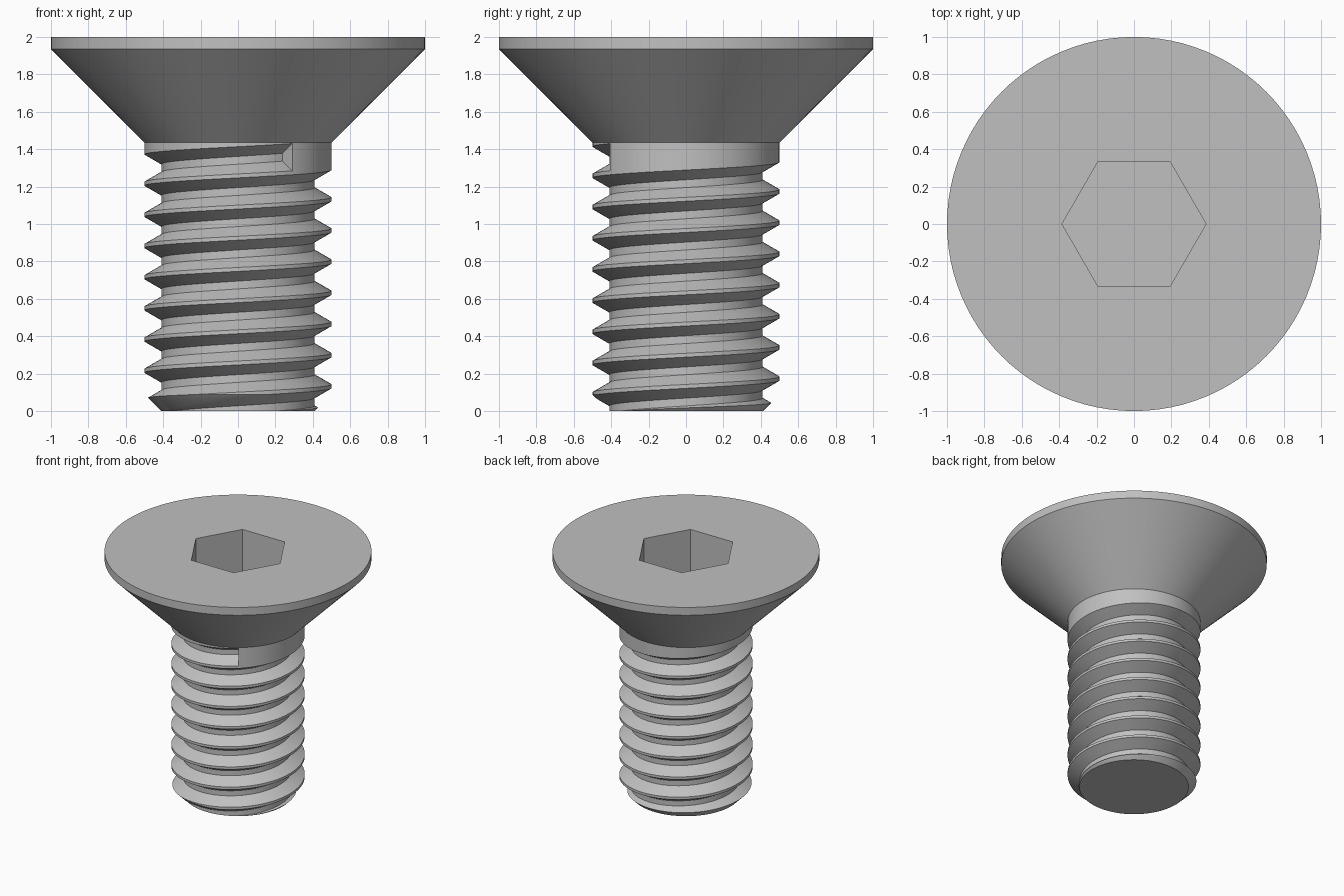
import bpy, bmesh
from math import radians, cos, sin, tan, pi

if "Cube" in bpy.data.objects:
    bpy.data.objects.remove(bpy.data.objects["Cube"])

STEPS = 96
PITCH = 1 / 6
R_OUT = 0.5
R_ROOT = R_OUT - 0.541 * PITCH

steel = bpy.data.materials.new("grey steel")
steel.use_nodes = True
GREY = (0.53, 0.53, 0.53, 1)
steel.diffuse_color = GREY
steel.node_tree.nodes["Principled BSDF"].inputs["Base Color"].default_value = GREY


def loft(name, rings):
    """Closed solid: skin a list of equal rings and cap both ends."""
    bm = bmesh.new()
    loops = [[bm.verts.new(p) for p in ring] for ring in rings]
    n = len(loops[0])
    for a, b in zip(loops, loops[1:]):
        for i in range(n):
            j = (i + 1) % n
            bm.faces.new((a[i], a[j], b[j], b[i]))
    bm.faces.new(loops[0])
    bm.faces.new(loops[-1])
    bmesh.ops.recalc_face_normals(bm, faces=bm.faces)
    mesh = bpy.data.meshes.new(name)
    bm.to_mesh(mesh)
    bm.free()
    mesh.materials.append(steel)
    obj = bpy.data.objects.new(name, mesh)
    bpy.context.collection.objects.link(obj)
    return obj


def ring(radius, z, n=STEPS):
    return [(radius * cos(2 * pi * i / n), radius * sin(2 * pi * i / n), z)
            for i in range(n)]


def cut(target, cutter):
    cutter.hide_render = True
    mod = target.modifiers.new("cut", 'BOOLEAN')
    mod.operation = 'DIFFERENCE'
    mod.solver = 'EXACT'
    mod.object = cutter
    bpy.context.view_layer.objects.active = target
    bpy.ops.object.modifier_apply(modifier=mod.name)
    bpy.data.objects.remove(cutter)


# Body: chamfered tip, plain shank, countersunk head with a thin rim
profile = [(0.411, 0), (R_OUT, 0.089), (R_OUT, 1.435), (1, 1.935), (1, 2)]
body = loft("screw_body", [ring(r, z) for r, z in profile])

# Thread groove: trapezoid swept down a right-hand helix from its end under the head
END_ANGLE, END_Z, TURNS = radians(-54.5), 1.357, 9.5
r_far = R_OUT + 0.004
half_root = PITCH / 8
half_far = half_root + (r_far - R_ROOT) * tan(radians(30))
section = [(R_ROOT, -half_root), (r_far, -half_far), (r_far, half_far), (R_ROOT, half_root)]
sweep = []
for k in range(int(TURNS * STEPS) + 1):
    a = END_ANGLE - 2 * pi * k / STEPS
    drop = END_Z - PITCH * k / STEPS
    sweep.append([(r * cos(a), r * sin(a), drop + z) for r, z in section])
cut(body, loft("thread_cutter", sweep))

# Hexagonal drive socket
r_hex = 1 / 3 / cos(pi / 6)
cut(body, loft("socket_cutter", [ring(r_hex, 1.6, 6), ring(r_hex, 2.1, 6)]))

# Smooth round surfaces, crisp edges
bpy.ops.object.select_all(action='DESELECT')
body.select_set(True)
bpy.context.view_layer.objects.active = body
bpy.ops.object.shade_smooth_by_angle(angle=radians(25))
